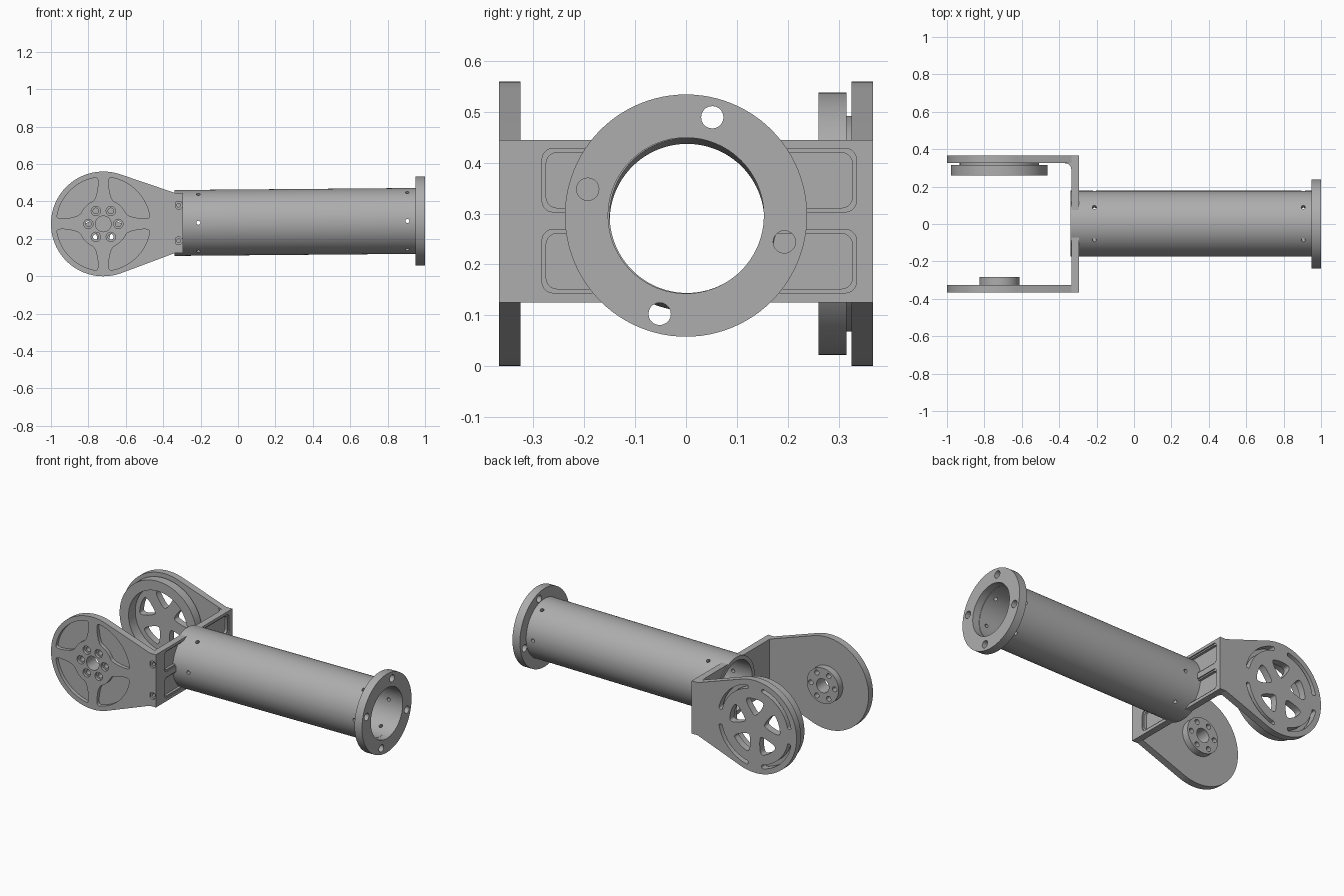
import bpy, bmesh
from math import sin, cos, pi, radians, atan2, acos
from mathutils import Vector

if "Cube" in bpy.data.objects:
    bpy.data.objects.remove(bpy.data.objects["Cube"])

grey = bpy.data.materials.new("light grey metal")
grey.use_nodes = True
COLOUR = (0.42, 0.42, 0.42, 1)
grey.diffuse_color = COLOUR
grey.node_tree.nodes["Principled BSDF"].inputs["Base Color"].default_value = COLOUR

PX, PZ = -0.72, 0.28          # pivot of the fork discs
TUBE_Z, FLANGE_Z = 0.285, 0.296


def arc(cu, cw, r, a0, a1, n):
    """Points on an arc, angles in degrees."""
    return [(cu + r * cos(radians(a0 + (a1 - a0) * i / n)),
             cw + r * sin(radians(a0 + (a1 - a0) * i / n))) for i in range(n + 1)]


def circle(cu, cw, r, n=64):
    return arc(cu, cw, r, 0, 360, n)[:-1]


def soften(pts, times=3):
    """Round the corners of a closed outline by corner cutting."""
    for _ in range(times):
        new = []
        for p, q in zip(pts, pts[1:] + pts[:1]):
            p, q = Vector(p), Vector(q)
            new += [p.lerp(q, 0.25), p.lerp(q, 0.75)]
        pts = new
    return pts


def solid(name, outlines, axis, a, b, bevel=0, where=lambda v: True):
    """Extrude closed outlines along an axis from a to b."""
    place = {"x": lambda u, w, t: (t, u, w),
             "y": lambda u, w, t: (u, t, w),
             "z": lambda u, w, t: (u, w, t)}[axis]
    bm = bmesh.new()
    rims = []
    for pts in outlines:
        low = [bm.verts.new(place(u, w, a)) for u, w in pts]
        high = [bm.verts.new(place(u, w, b)) for u, w in pts]
        for cap in (low, high):
            rims += bm.faces.new(cap).edges[:]
        for i in range(len(pts)):
            j = (i + 1) % len(pts)
            bm.faces.new((low[i], low[j], high[j], high[i]))
    if bevel:
        edges = [e for e in rims if all(where(v.co) for v in e.verts)]
        bmesh.ops.bevel(bm, geom=edges, offset=bevel, segments=2,
                        profile=0.5, affect="EDGES")
    bmesh.ops.recalc_face_normals(bm, faces=bm.faces[:])
    me = bpy.data.meshes.new(name)
    bm.to_mesh(me)
    bm.free()
    me.materials.append(grey)
    ob = bpy.data.objects.new(name, me)
    bpy.context.collection.objects.link(ob)
    return ob


def cut(ob, outlines, axis, a, b):
    """Remove extruded outlines from an object."""
    tool = solid("cutter", outlines, axis, a, b)
    mod = ob.modifiers.new("cut", "BOOLEAN")
    mod.operation, mod.solver, mod.object = "DIFFERENCE", "EXACT", tool
    bpy.context.view_layer.objects.active = ob
    bpy.ops.object.modifier_apply(modifier=mod.name)
    bpy.data.objects.remove(tool)


def ring_of(n, r, size, start=0, cu=PX, cw=PZ):
    """Outlines of n round holes spaced on a circle."""
    return [circle(cu + r * cos(radians(start) + 2 * pi * i / n),
                   cw + r * sin(radians(start) + 2 * pi * i / n), size, 20)
            for i in range(n)]


def sector(mid, r0, half0, r1, half1, n0, n1):
    """Rounded sector between two radii around the pivot."""
    return soften(arc(PX, PZ, r1, mid - half1, mid + half1, n1)
                  + arc(PX, PZ, r0, mid + half0, mid - half0, n0))


# Fork cheeks: a disc running into a tapered neck
R, NECK_X, NECK_H = 0.28, -0.335, 0.16
reach = Vector((NECK_X - PX, NECK_H))
tangent = (atan2(reach.y, reach.x) + acos(min(1, R / reach.length))) * 180 / pi
cheek = (arc(PX, PZ, R, tangent, 360 - tangent, 64)
         + [(NECK_X, PZ - NECK_H + 0.005), (NECK_X, PZ + NECK_H + 0.005)])
free = lambda v: v.x < NECK_X - 0.001

front_cheek = solid("front_cheek", [cheek], "y", -0.367, -0.325, 0.006, free)
cut(front_cheek, [sector(m, 0.135, 28, 0.252, 40, 3, 8) for m in (45, 135, 225, 315)],
    "y", -0.4, -0.345)
cut(front_cheek, [circle(PX, PZ, 0.042)] + ring_of(6, 0.08, 0.015), "y", -0.4, -0.2)
cut(front_cheek, ring_of(6, 0.08, 0.025), "y", -0.4, -0.35)

hub = solid("pivot_hub", [circle(PX, PZ, 0.107)], "y", -0.326, -0.284, 0.003)
cut(hub, [circle(PX, PZ, 0.042)] + ring_of(6, 0.08, 0.015), "y", -0.4, -0.2)

back_cheek = solid("back_cheek", [cheek], "y", 0.325, 0.367, 0.004, free)
cut(back_cheek, [sector(m, 0.07, 10, 0.17, 24, 1, 3) for m in range(18, 360, 72)],
    "y", 0.2, 0.4)
cut(back_cheek, [sector(m, 0.225, 34, 0.248, 34, 14, 14) for m in (45, 135, 225, 315)],
    "y", 0.2, 0.4)

# Bearing ring on the inside of the back cheek, on a narrower collar
for name, r, a, b, bev in (("bearing_ring", 0.258, 0.26, 0.315, 0.003),
                           ("bearing_collar", 0.212, 0.314, 0.326, 0)):
    part = solid(name, [circle(PX, PZ, r, 80)], "y", a, b, bev)
    cut(part, [circle(PX, PZ, 0.198, 80)], "y", 0.2, 0.4)

# Cross plate joining the cheeks, with rounded pockets beside the tube
low, high = 0.125, 0.445
cross = solid("cross_plate", [[(-0.367, low), (0.367, low), (0.367, high), (-0.367, high)]],
              "x", NECK_X, -0.295)


def pocket(y0, y1, z0, z1, r=0.022):
    return (arc(y1 - r, z1 - r, r, 0, 90, 5) + arc(y0 + r, z1 - r, r, 90, 180, 5)
            + arc(y0 + r, z0 + r, r, 180, 270, 5) + arc(y1 - r, z0 + r, r, 270, 360, 5))


pockets = [(y0, y1, z0, z1) for y0, y1 in ((-0.283, -0.08), (0.08, 0.335))
           for z0, z1 in ((0.144, 0.269), (0.303, 0.428))]
cut(cross, [pocket(*p) for p in pockets], "x", -0.302, -0.2)
cut(cross, [pocket(y0 + .008, y1 - .008, z0 + .008, z1 - .008) for y0, y1, z0, z1 in pockets],
    "x", -0.317, -0.2)
cut(cross, [circle(0, TUBE_Z, 0.16)], "x", -0.4, -0.2)
screws = [(-0.317, 0.38), (-0.317, 0.19)]
cut(cross, [circle(x, z, 0.021, 24) for x, z in screws], "y", -0.4, -0.356)
cut(cross, [circle(x, z, 0.01, 16) for x, z in screws], "y", -0.4, -0.3)

# Inner corner fillet at the back cheek
f = 0.035
solid("corner_fillet", [[(NECK_X + 0.001, 0.326)]
      + arc(NECK_X - f, 0.325 - f, f, 90, 0, 8)], "z", low + 0.001, high - 0.001)

# Tube with two rings of six radial holes
TR, X0, X1 = 0.176, -0.34, 0.955
tube = solid("tube", [circle(0.002, TUBE_Z, TR, 96)], "x", X0, X1)
cut(tube, [circle(0.002, TUBE_Z, 0.152, 96)], "x", -0.5, 1.2)
for k in range(3):
    turn = 2 * pi * k / 6
    drill = solid("cutter", [circle(x, 0, 0.011, 16) for x in (-0.212, 0.905)], "y", -0.3, 0.3)
    drill.rotation_euler.x = turn
    drill.location = (0, 0.002, TUBE_Z)
    mod = tube.modifiers.new("drill", "BOOLEAN")
    mod.solver, mod.object = "EXACT", drill
    bpy.context.view_layer.objects.active = tube
    bpy.ops.object.modifier_apply(modifier=mod.name)
    bpy.data.objects.remove(drill)
# Slight upward lean of the tube toward the flange
for v in tube.data.vertices:
    v.co.z += (v.co.x - X0) / (X1 - X0) * (FLANGE_Z - TUBE_Z)

# End flange with four bolt holes
flange = solid("end_flange", [circle(0, FLANGE_Z, 0.238, 96)], "x", 0.95, 1.0, 0.005)
cut(flange, [circle(0, FLANGE_Z, 0.153, 96)]
    + ring_of(4, 0.2, 0.022, 75, 0, FLANGE_Z), "x", 0.8, 1.2)

# Smooth round walls, keep machined edges sharp
for ob in bpy.context.view_layer.objects:
    ob.select_set(ob.type == "MESH" and grey.name in ob.data.materials)
bpy.context.view_layer.objects.active = tube
bpy.ops.object.shade_smooth_by_angle(angle=radians(30))
